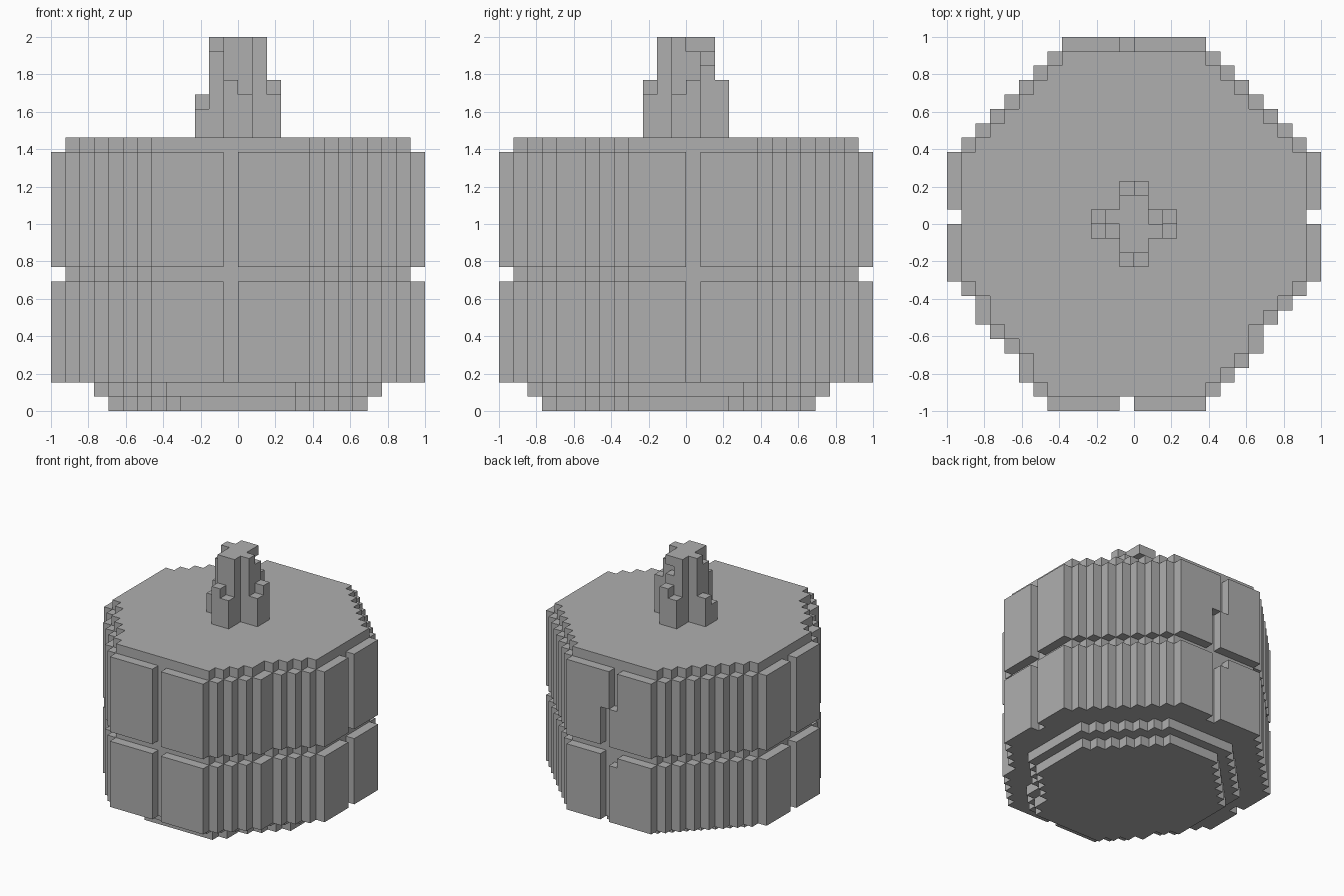
import bpy, bmesh
from mathutils import Vector

cube = bpy.data.objects.get("Cube")
if cube:
    bpy.data.objects.remove(cube, do_unlink=True)

CELL = 1 / 13

grey = bpy.data.materials.new("stone_grey")
grey.use_nodes = True
grey.diffuse_color = (0.43, 0.43, 0.43, 1)
grey.node_tree.nodes["Principled BSDF"].inputs["Base Color"].default_value = grey.diffuse_color

# Stepped octagon: half-widths of the slightly uneven front rows (left, right)
FRONT = {-5: (12, 12), -6: (11, 11), -7: (11, 10), -8: (10, 9), -9: (9, 9),
         -10: (8, 8), -11: (8, 7), -12: (7, 6), -13: (6, 5)}


def half_widths(row):
    if row in FRONT:
        return FRONT[row]
    width = min(13, 17 - row)
    return width, width


def slab(first, last, inset, corner=99):
    """Cells (x, y) of one layer, drawn in from the full outline."""
    cells = set()
    for y in range(first, last + 1):
        left, right = (min(w - inset, corner - y) for w in half_widths(y))
        cells |= {(x, y) for x in range(-left, right)}
    return cells


def box(x0, x1, y0, y1, z0, z1):
    return {(x, y, z) for x in range(x0, x1) for y in range(y0, y1) for z in range(z0, z1)}


def stack(layer, z0, z1):
    return {(x, y, z) for x, y in layer for z in range(z0, z1)}


outer, inner = slab(-13, 12, 0), slab(-12, 11, 1)

# Foot in two shrinking layers
foot = stack(slab(-10, 8, 4, 11), 0, 1) | stack(slab(-11, 9, 3, 13), 1, 2)

# Core, with two bands of panels around it
core = stack(inner, 2, 19)
panels = stack(outer - inner, 2, 9) | stack(outer - inner, 10, 18)

# Upright slots between the panels; the back one zigzags
panels -= box(-13, -12, 0, 1, 2, 18)
panels -= box(12, 13, 0, 1, 2, 18)
panels -= box(-1, 0, -13, -12, 2, 18)
panels -= box(-1, 0, 12, 13, 14, 18)
panels -= box(0, 1, 12, 13, 2, 14)
panels -= box(-1, 0, 12, 13, 8, 9)

# Stem: cross-shaped shaft with chipped tips and short buttresses
stem = box(-2, 2, -1, 1, 19, 26) | box(-1, 1, -2, 2, 19, 26)
stem -= box(1, 2, 0, 1, 25, 26)
stem -= box(-2, -1, -1, 0, 25, 26)
stem -= box(0, 1, 1, 2, 24, 25)
for x, y, top in ((2, -1, 22), (2, 0, 23), (-3, -1, 21), (-3, 0, 22),
                  (-1, -3, 23), (0, -3, 22), (-1, 2, 22), (0, 2, 23)):
    stem |= box(x, x + 1, y, y + 1, 19, top)

solid = foot | core | panels | stem


def build(name, cells):
    """Skin the exposed sides of the cells and merge flat areas."""
    bm = bmesh.new()
    verts = {}

    def vert(p):
        key = tuple(round(c) for c in p)
        if key not in verts:
            verts[key] = bm.verts.new(Vector(key) * CELL)
        return verts[key]

    for cell in sorted(cells):
        for axis in range(3):
            u, v, n = Vector(), Vector(), Vector()
            n[axis], u[(axis + 1) % 3], v[(axis + 2) % 3] = 1, 1, 1
            for side in (0, 1):
                beside = list(cell)
                beside[axis] += 1 if side else -1
                if tuple(beside) in solid:
                    continue
                p = Vector(cell) + n * side
                ring = [p, p + u, p + u + v, p + v]
                bm.faces.new([vert(q) for q in (ring if side else ring[::-1])])
    bmesh.ops.dissolve_limit(bm, angle_limit=0.01, verts=bm.verts[:], edges=bm.edges[:])
    mesh = bpy.data.meshes.new(name)
    bm.to_mesh(mesh)
    bm.free()
    mesh.materials.append(grey)
    bpy.context.collection.objects.link(bpy.data.objects.new(name, mesh))


build("foot", foot)
build("core", core)
build("side_panels", panels)
build("stem", stem)
